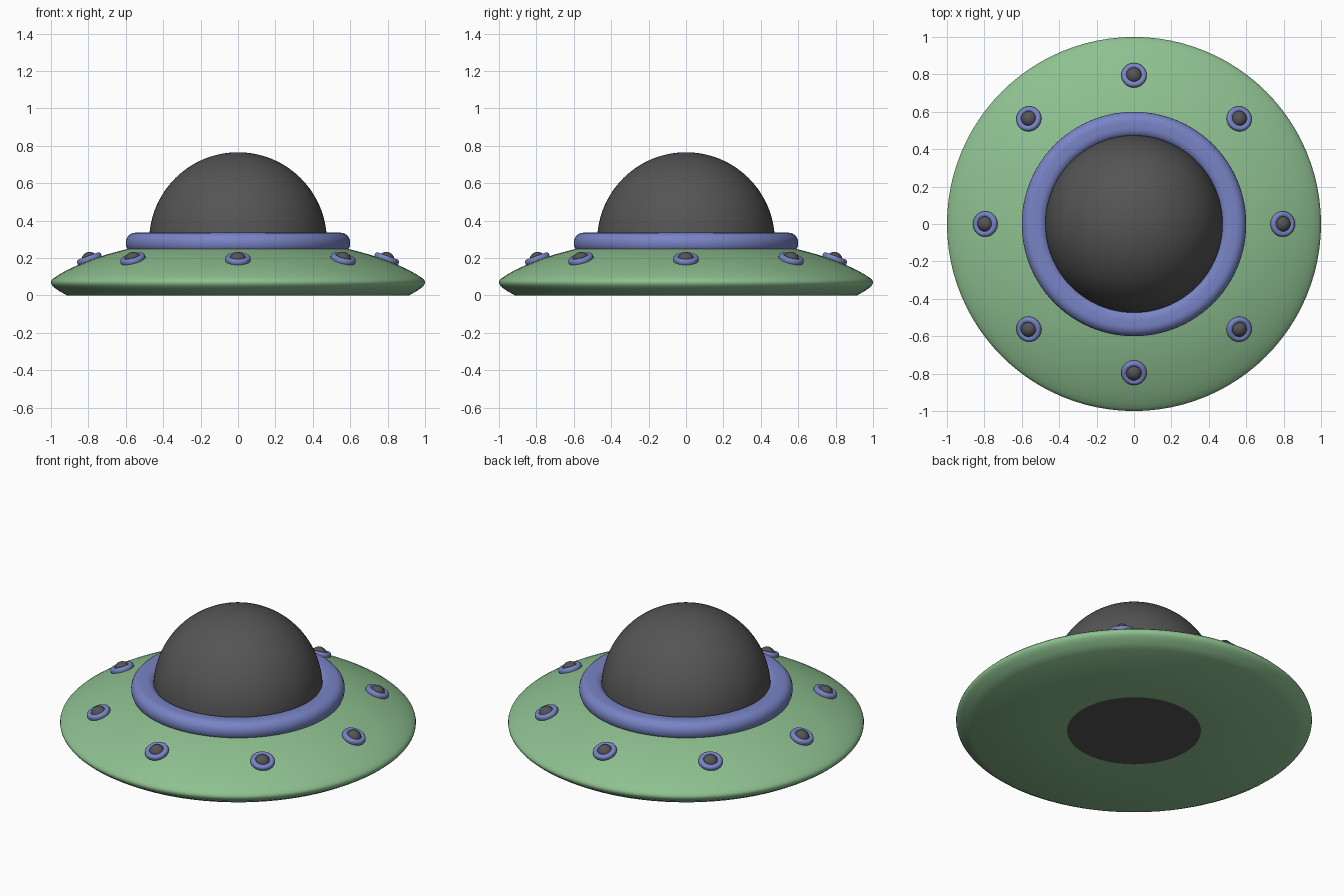
import bpy, bmesh
from math import sin, cos, pi, radians, sqrt, atan2
from mathutils import Matrix, Vector

if "Cube" in bpy.data.objects:
    bpy.data.objects.remove(bpy.data.objects["Cube"])


def material(name, rgb):
    m = bpy.data.materials.new(name)
    m.diffuse_color = (*rgb, 1)
    m.use_nodes = True
    m.node_tree.nodes["Principled BSDF"].inputs["Base Color"].default_value = m.diffuse_color
    return m


green = material("hull_green", (0.27, 0.53, 0.28))
blue = material("trim_blue", (0.19, 0.23, 0.56))
dark = material("dark_glass", (0.09, 0.09, 0.09))


def lathe(name, profile, mat, steps=96, closed=False, matrix=Matrix()):
    """Revolve an (r, z) profile around z."""
    bm = bmesh.new()
    vs = [bm.verts.new((r, 0, z)) for r, z in profile]
    edges = [bm.edges.new(p) for p in zip(vs, vs[1:])]
    if closed:
        edges.append(bm.edges.new((vs[-1], vs[0])))
    bmesh.ops.spin(bm, geom=vs + edges, cent=(0, 0, 0), axis=(0, 0, 1),
                   angle=2 * pi, steps=steps)
    bmesh.ops.remove_doubles(bm, verts=bm.verts, dist=1e-5)
    bmesh.ops.recalc_face_normals(bm, faces=bm.faces)
    me = bpy.data.meshes.new(name)
    bm.to_mesh(me)
    bm.free()
    me.materials.append(mat)
    ob = bpy.data.objects.new(name, me)
    bpy.context.collection.objects.link(ob)
    ob.matrix_world = matrix
    bpy.ops.object.select_all(action='DESELECT')
    ob.select_set(True)
    bpy.context.view_layer.objects.active = ob
    bpy.ops.object.shade_smooth_by_angle(angle=radians(35))
    return ob


def rounded_ring(r0, r1, z0, z1, rad, n=6):
    """Rounded-rectangle cross-section for a trim ring."""
    corners = [(r1 - rad, z1 - rad, 0), (r0 + rad, z1 - rad, 90),
               (r0 + rad, z0 + rad, 180), (r1 - rad, z0 + rad, 270)]
    return [(cr + rad * cos(radians(a + 90 * i / n)),
             cz + rad * sin(radians(a + 90 * i / n)))
            for cr, cz, a in corners for i in range(n + 1)]


def arc(radius, z, a0, a1, n):
    return [(max(0, radius * cos(a0 + (a1 - a0) * i / n)),
             z + radius * sin(a0 + (a1 - a0) * i / n)) for i in range(n + 1)]


# Saucer hull
R, CZ = 0.475, 0.29
foot = sqrt(R * R - CZ * CZ)
hull = [(foot, 0), (0.915, 0), (0.95, 0.02), (0.975, 0.036), (0.991, 0.05),
        (0.998, 0.06), (1.0, 0.07), (0.997, 0.08), (0.985, 0.092),
        (0.96, 0.109), (0.92, 0.132), (0.86, 0.16), (0.78, 0.192),
        (0.7, 0.219), (0.6, 0.246), (0.45, 0.275)]
lathe("saucer_hull", hull, green, closed=True)

# Glass dome: a sphere cut flat at the ground, showing as a disc underneath
lathe("dome", arc(R, CZ, pi / 2, -atan2(CZ, foot), 40) + [(0, 0)], dark)

# Collar around the dome
lathe("dome_collar", rounded_ring(0.46, 0.6, 0.225, 0.335, 0.052), blue, closed=True)

# Eight portholes tilted to follow the hull slope
ring = rounded_ring(0.036, 0.068, -0.018, 0.018, 0.015, 4)
ball = arc(0.044, -0.006, pi / 2, -pi / 2, 16)
for k in range(8):
    m = (Matrix.Rotation(k * pi / 4, 4, 'Z') @ Matrix.Translation((0.795, 0, 0.194))
         @ Matrix.Rotation(radians(20), 4, 'Y'))
    lathe(f"porthole_ring_{k + 1}", ring, blue, 32, True, m)
    lathe(f"porthole_lamp_{k + 1}", ball, dark, 32, False, m)
